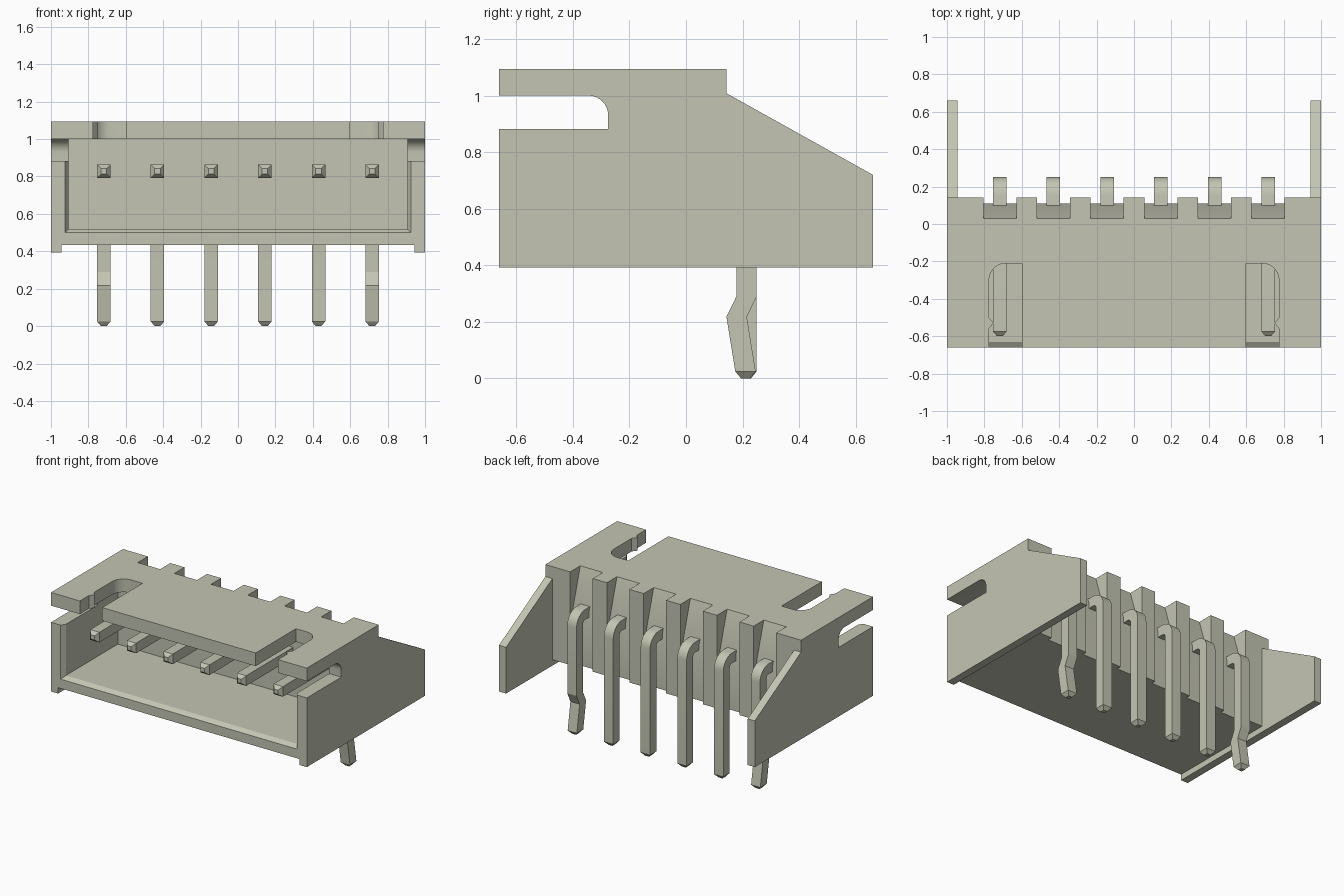
import bpy, bmesh, math

if "Cube" in bpy.data.objects:
    bpy.data.objects.remove(bpy.data.objects["Cube"], do_unlink=True)

ivory = bpy.data.materials.new("warm_grey_plastic")
colour = (0.55, 0.56, 0.45, 1)
ivory.diffuse_color = colour
ivory.use_nodes = True
ivory.node_tree.nodes["Principled BSDF"].inputs["Base Color"].default_value = colour


def loft(name, rings):
    """Skin a row of matching closed rings and cap both ends."""
    bm = bmesh.new()
    loops = [[bm.verts.new(p) for p in ring] for ring in rings]
    n = len(loops[0])
    for a, b in zip(loops, loops[1:]):
        for i in range(n):
            j = (i + 1) % n
            bm.faces.new((a[i], a[j], b[j], b[i]))
    bm.faces.new(loops[0])
    bm.faces.new(loops[-1])
    bmesh.ops.recalc_face_normals(bm, faces=bm.faces)
    mesh = bpy.data.meshes.new(name)
    bm.to_mesh(mesh)
    bm.free()
    mesh.materials.append(ivory)
    obj = bpy.data.objects.new(name, mesh)
    bpy.context.collection.objects.link(obj)
    return obj


def prism_x(name, profile, x0, x1):
    return loft(name, [[(x, y, z) for y, z in profile] for x in (x0, x1)])


def prism_z(name, outline, z0, z1):
    return loft(name, [[(x, y, z) for x, y in outline] for z in (z0, z1)])


def arc(cx, cy, r, a0, a1, steps=8):
    angles = [math.radians(a0 + (a1 - a0) * i / steps) for i in range(steps + 1)]
    return [(cx + r * math.cos(a), cy + r * math.sin(a)) for a in angles]


def select_only(obj):
    bpy.ops.object.select_all(action='DESELECT')
    obj.select_set(True)
    bpy.context.view_layer.objects.active = obj


def carve(obj, cutter):
    cutter.hide_render = True
    select_only(obj)
    mod = obj.modifiers.new("cut", 'BOOLEAN')
    mod.operation = 'DIFFERENCE'
    mod.solver = 'EXACT'
    mod.object = cutter
    bpy.ops.object.modifier_apply(modifier=mod.name)
    bpy.data.objects.remove(cutter, do_unlink=True)


PIN_X = [(i - 2.5) * 0.287 for i in range(6)]
BACK = 0.143

# Housing: side silhouette with the open latch slot, extruded over the width
profile = [(-0.66, 0.393), (0.66, 0.393), (0.66, 0.72), (BACK, 1.008), (BACK, 1.093),
           (-0.66, 1.093), (-0.66, 1.0)]
profile += arc(-0.345, 0.93, 0.07, 90, 0) + [(-0.275, 0.882), (-0.66, 0.882)]
housing = prism_x("housing", profile, -1, 1)

# Front cavity with a chamfered mouth
carve(housing, loft("cavity_cutter", [
    [(-w, y, z), (w, y, z), (w, y, 1.0), (-w, y, 1.0)]
    for y, w, z in ((-0.69, 0.945, 0.48), (-0.63, 0.905, 0.52), (-0.05, 0.905, 0.52))]))

# Space between the rear wings, and the recess under the floor
rear = [(BACK, 0.2), (0.8, 0.2), (0.8, 1.3), (BACK, 1.3)]
under = [(-0.8, 0.2), (0.8, 0.2), (0.8, 0.435), (-0.8, 0.435)]
for outline in (rear, under):
    carve(housing, prism_x("recess_cutter", outline, -0.945, 0.945))

# Sloped pocket behind each pin, leaving ribs in between
pocket = [(0.03, 1.2), (0.03, 1.093), (0.11, 0.83), (0.11, 0.3), (0.3, 0.3), (0.3, 1.2)]
for x in PIN_X:
    carve(housing, prism_x("pocket_cutter", pocket, x - 0.088, x + 0.088))

# Keying slots in the roof, each with a rounded corner and a small bump
for s in (-1, 1):
    slot = [(0.60, -0.8), (0.60, -0.21)] + arc(0.685, -0.30, 0.09, 90, 0)
    slot += [(0.775, -0.50), (0.752, -0.53), (0.775, -0.56), (0.775, -0.8)]
    carve(housing, prism_z("slot_cutter", [(s * x, y) for x, y in slot], 0.95, 1.2))

select_only(housing)
bpy.ops.object.shade_smooth_by_angle(angle=math.radians(25))

# Bent square pins; the two outer legs are kinked for retention
H, LEG_Y, ARM_Z, R = 0.036, 0.214, 0.828, 0.06
for i, px in enumerate(PIN_X):
    # Each station: centre y, centre z, direction of the cross-section, half size
    stations = [(-0.60, ARM_Z, 90, 0.015), (-0.575, ARM_Z, 90, H)]
    for k in range(7):
        a = 90 - 15 * k
        t = math.radians(a)
        stations.append((LEG_Y - R + R * math.cos(t), ARM_Z - R + R * math.sin(t), a, H))
    foot = LEG_Y
    if i in (0, 5):
        stations += [(LEG_Y, 0.29, 0, H), (0.179, 0.218, 0, H)]
        foot = 0.21
    stations += [(foot, 0.025, 0, H), (foot, 0.0, 0, 0.015)]
    rings = []
    for y, z, a, h in stations:
        dy, dz = h * math.cos(math.radians(a)), h * math.sin(math.radians(a))
        rings.append([(px - h, y - dy, z - dz), (px + h, y - dy, z - dz),
                      (px + h, y + dy, z + dz), (px - h, y + dy, z + dz)])
    pin = loft(f"pin_{i + 1}", rings)
    select_only(pin)
    bpy.ops.object.shade_smooth_by_angle(angle=math.radians(20))
